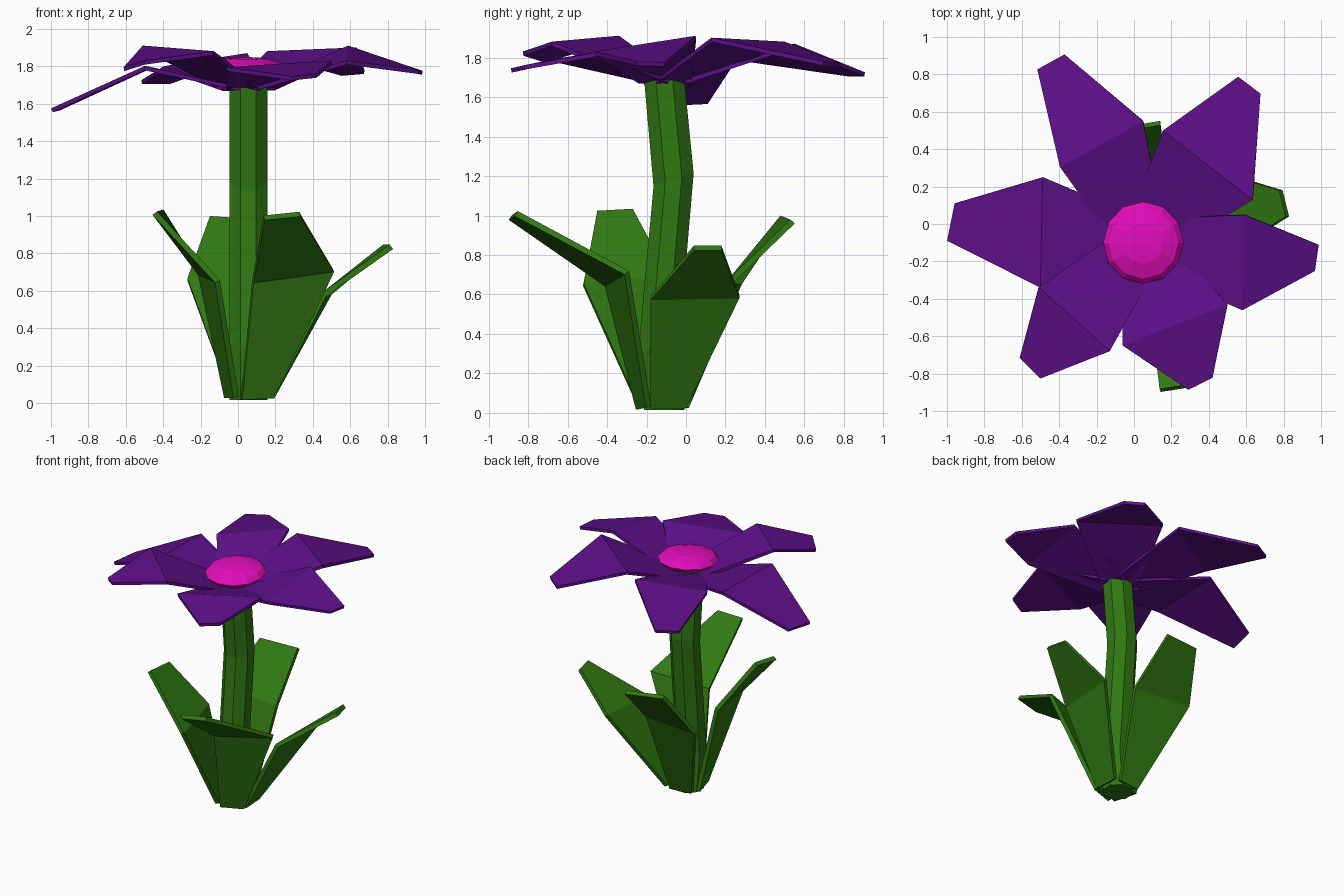
import bpy, bmesh, math
from mathutils import Vector, Matrix

if "Cube" in bpy.data.objects:
    bpy.data.objects.remove(bpy.data.objects["Cube"])


def material(name, rgb):
    m = bpy.data.materials.new(name)
    m.diffuse_color = (*rgb, 1)
    m.use_nodes = True
    m.node_tree.nodes["Principled BSDF"].inputs["Base Color"].default_value = m.diffuse_color
    return m


PURPLE = material("petal purple", (0.11, 0.005, 0.25))
PINK = material("centre pink", (0.78, 0.004, 0.50))
GREEN = material("leaf green", (0.03, 0.19, 0.006))


def add_object(name, bm, mat):
    bmesh.ops.recalc_face_normals(bm, faces=bm.faces)
    me = bpy.data.meshes.new(name)
    bm.to_mesh(me)
    bm.free()
    me.materials.append(mat)
    ob = bpy.data.objects.new(name, me)
    bpy.context.collection.objects.link(ob)
    return ob


def blade(name, rows, mat, thickness):
    """Bent strip through pairs of edge points, thickened."""
    bm = bmesh.new()
    vs = [[bm.verts.new(p) for p in row] for row in rows]
    for a, b in zip(vs, vs[1:]):
        bm.faces.new((a[0], a[1], b[1], b[0]))
    ob = add_object(name, bm, mat)
    mod = ob.modifiers.new("thickness", 'SOLIDIFY')
    mod.thickness = thickness
    mod.offset = 0
    return ob


# Stem: octagonal rings along a slightly bent path
SIDES, RADIUS = 8, 0.11
bm = bmesh.new()
rings = []
for y, z in ((-0.11, 0.015), (-0.14, 0.31), (-0.063, 1.18), (-0.115, 1.74)):
    rings.append([bm.verts.new((0.055 + RADIUS * math.cos(a), y + RADIUS * math.sin(a),
                                z + (0.035 * math.sin(a) if z == 1.18 else 0)))
                  for a in (2 * math.pi * (i + 0.5) / SIDES for i in range(SIDES))])
for lo, hi in zip(rings, rings[1:]):
    for i in range(SIDES):
        j = (i + 1) % SIDES
        bm.faces.new((lo[i], lo[j], hi[j], hi[i]))
bm.faces.new(rings[0])
bm.faces.new(rings[-1])
add_object("stem", bm, GREEN)

# Flower centre: flattened faceted ball
bm = bmesh.new()
bmesh.ops.create_uvsphere(bm, u_segments=12, v_segments=6, radius=1,
                          matrix=Matrix.Translation((0.05, -0.10, 1.785))
                          @ Matrix.Rotation(math.radians(3), 4, 'X')
                          @ Matrix.Diagonal((0.215, 0.22, 0.065, 1)))
add_object("flower_centre", bm, PINK)

# Petals: bend edge pair and tip edge pair; the root sits under the centre
PETALS = {
    "right": [((0.59, 0.05, 1.90), (0.58, -0.46, 1.82)),
              ((0.985, -0.11, 1.765), (0.965, -0.25, 1.77))],
    "back_right": [((0.155, 0.50, 1.87), (0.635, 0.13, 1.89)),
                   ((0.556, 0.785, 1.76), (0.675, 0.695, 1.77))],
    "back_left": [((-0.395, 0.305, 1.79), (0.05, 0.55, 1.86)),
                  ((-0.515, 0.825, 1.715), (-0.37, 0.905, 1.715))],
    "left": [((-0.487, 0.25, 1.79), (-0.50, -0.34, 1.79)),
             ((-0.955, 0.11, 1.575), (-0.995, -0.09, 1.565))],
    "front_left": [((-0.51, -0.34, 1.90), (-0.13, -0.68, 1.87)),
                   ((-0.61, -0.715, 1.785), (-0.50, -0.825, 1.82))],
    "front_right": [((-0.06, -0.65, 1.785), (0.50, -0.43, 1.82)),
                    ((0.29, -0.885, 1.735), (0.42, -0.82, 1.75))],
}
CENTRE = Vector((0.05, -0.10, 1.68))
for name, (bend, tip) in PETALS.items():
    a, b = Vector(bend[0]), Vector(bend[1])
    side = (a - b) * Vector((1, 1, 0)).x
    side.z = 0
    side.normalize()
    out = (a + b) / 2 - CENTRE
    out.z = 0
    root = CENTRE + out.normalized() * 0.04
    blade("petal_" + name, [(root + side * 0.135, root - side * 0.135), bend, tip],
          PURPLE, 0.022)

# Leaves: root, bend and tip edge pairs
LEAVES = {
    "front": [((0.02, -0.24, 0.02), (0.19, -0.19, 0.03)),
              ((0.08, -0.40, 0.65), (0.51, -0.30, 0.71)),
              ((0.14, -0.89, 0.99), (0.33, -0.86, 1.01))],
    "right": [((0.18, -0.18, 0.03), (0.17, 0.0, 0.03)),
              ((0.46, -0.18, 0.58), (0.49, 0.27, 0.59)),
              ((0.82, 0.04, 0.835), (0.785, 0.18, 0.835))],
    "back": [((0.13, 0.0, 0.03), (-0.04, -0.02, 0.03)),
             ((0.18, 0.22, 0.66), (-0.27, 0.27, 0.66)),
             ((0.14, 0.54, 0.97), (-0.15, 0.49, 0.99))],
    "left": [((-0.06, -0.06, 0.03), (-0.01, -0.24, 0.03)),
             ((-0.20, -0.09, 0.69), (-0.11, -0.52, 0.65)),
             ((-0.41, -0.27, 1.025), (-0.445, -0.45, 1.015))],
}
for name, rows in LEAVES.items():
    blade("leaf_" + name, rows, GREEN, 0.03)
